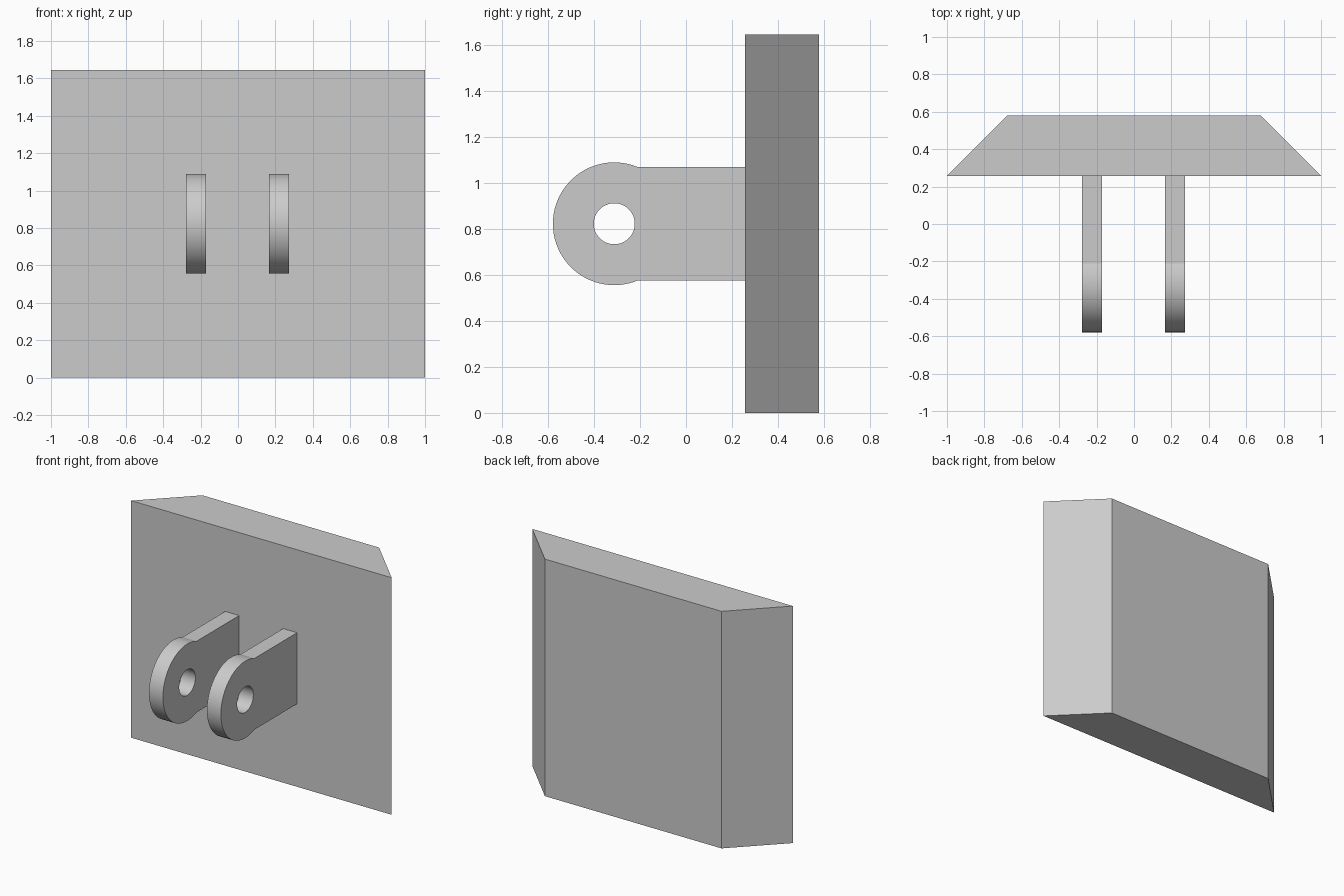
import bpy, bmesh
from math import sin, cos, asin, pi, radians
from mathutils import Vector

if "Cube" in bpy.data.objects:
    bpy.data.objects.remove(bpy.data.objects["Cube"])

PLATE_FRONT, PLATE_BACK, HEIGHT = 0.257, 0.579, 1.645
MID_Z = HEIGHT / 2
EYE_Y, EYE_R, HOLE_R, ARM_HALF = -0.312, 0.267, 0.089, 0.247
LUG_T = 0.107


def extrude_profile(name, loops, direction):
    """Fill closed loops (later loops are holes) and extrude them into a solid."""
    bm = bmesh.new()
    edges = []
    for loop in loops:
        vs = [bm.verts.new(p) for p in loop]
        edges += [bm.edges.new((a, b)) for a, b in zip(vs, vs[1:] + vs[:1])]
    bmesh.ops.triangle_fill(bm, edges=edges, use_beauty=True, use_dissolve=False)
    geom = bmesh.ops.extrude_face_region(bm, geom=bm.faces[:], use_keep_orig=True)["geom"]
    moved = [g for g in geom if isinstance(g, bmesh.types.BMVert)]
    bmesh.ops.translate(bm, verts=moved, vec=Vector(direction))
    bmesh.ops.recalc_face_normals(bm, faces=bm.faces[:])
    mesh = bpy.data.meshes.new(name)
    bm.to_mesh(mesh)
    bm.free()
    obj = bpy.data.objects.new(name, mesh)
    bpy.context.collection.objects.link(obj)
    return obj


def arc(x, radius, start, end, steps):
    return [(x, EYE_Y + radius * cos(a), MID_Z + radius * sin(a))
            for a in (start + (end - start) * i / steps for i in range(steps + 1))]


# Back plate with bevelled sides
extrude_profile("back_plate", [[(-1, PLATE_FRONT, 0), (1, PLATE_FRONT, 0),
                                (0.678, PLATE_BACK, 0), (-0.678, PLATE_BACK, 0)]],
                (0, 0, HEIGHT))

# Pair of lugs: round eye with a pin hole, and a straight arm to the plate
neck = asin(ARM_HALF / EYE_R)
for name, x in (("left_lug", -0.2245), ("right_lug", 0.2205)):
    x0 = x - LUG_T / 2
    outline = arc(x0, EYE_R, neck, 2 * pi - neck, 48)
    outline += [(x0, PLATE_FRONT, MID_Z - ARM_HALF), (x0, PLATE_FRONT, MID_Z + ARM_HALF)]
    hole = arc(x0, HOLE_R, 0, 2 * pi, 48)[:-1]
    lug = extrude_profile(name, [outline, hole], (LUG_T, 0, 0))
    bpy.ops.object.select_all(action='DESELECT')
    lug.select_set(True)
    bpy.context.view_layer.objects.active = lug
    bpy.ops.object.shade_smooth_by_angle(angle=radians(15))
